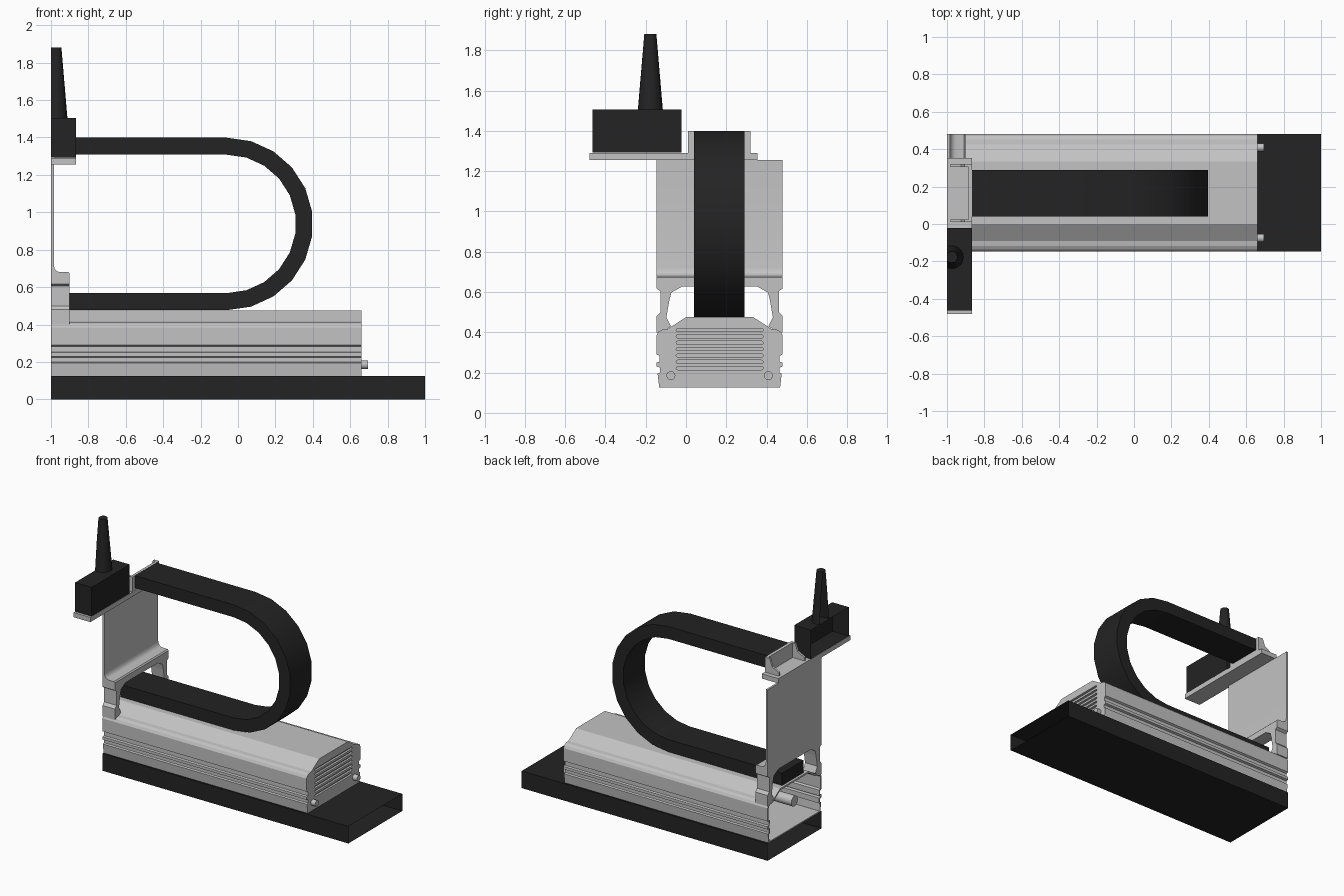
import bpy, bmesh, math
from mathutils import Vector, Matrix

if "Cube" in bpy.data.objects:
    bpy.data.objects.remove(bpy.data.objects["Cube"])

C, HW = 0.167, 0.313          # centre line and half width of the rail


def material(name, v):
    m = bpy.data.materials.new(name)
    m.diffuse_color = (v, v, v, 1)
    m.use_nodes = True
    m.node_tree.nodes["Principled BSDF"].inputs["Base Color"].default_value = m.diffuse_color
    return m


GREY = material("aluminium_grey", 0.54)
BLACK = material("matt_black", 0.017)


def finish(bm, name, mat, smooth=False):
    me = bpy.data.meshes.new(name)
    bm.to_mesh(me)
    bm.free()
    me.materials.append(mat)
    if smooth:
        me.shade_smooth()
        me.set_sharp_from_angle(angle=math.radians(32))
    ob = bpy.data.objects.new(name, me)
    bpy.context.collection.objects.link(ob)
    return ob


def add_prism(bm, pts, a, b, axis='x', open_ends=()):
    """Extrude a section along x (points are y,z) or y (points are x,z)."""
    def put(p, t):
        return (t, p[0], p[1]) if axis == 'x' else (p[0], t, p[1])
    lo = [bm.verts.new(put(p, a)) for p in pts]
    hi = [bm.verts.new(put(p, b)) for p in pts]
    n = len(pts)
    ends = [bm.faces.new(lo), bm.faces.new(hi)]
    sides = [bm.faces.new((lo[i], lo[(i + 1) % n], hi[(i + 1) % n], hi[i]))
             for i in range(n)]
    bmesh.ops.recalc_face_normals(bm, faces=ends + sides)
    for i in open_ends:
        bm.faces.remove(ends[i])


def prism(name, pts, a, b, mat, axis='x', open_ends=(), smooth=False):
    bm = bmesh.new()
    add_prism(bm, pts, a, b, axis, open_ends)
    return finish(bm, name, mat, smooth)


def box(name, x, y, z, mat, open_ends=()):
    pts = [(y[0], z[0]), (y[1], z[0]), (y[1], z[1]), (y[0], z[1])]
    return prism(name, pts, x[0], x[1], mat, open_ends=open_ends)


def mirrored(half):
    """Half section as (distance from centre, z), mirrored about the rail centre."""
    return [(C + d, z) for d, z in half] + [(C - d, z) for d, z in reversed(half)]


def rod(name, x0, x1, y, z, r, mat):
    bm = bmesh.new()
    rot = Matrix.Rotation(math.pi / 2, 4, 'Y')
    bmesh.ops.create_cone(bm, cap_ends=True, segments=20, radius1=r, radius2=r,
                          depth=x1 - x0,
                          matrix=Matrix.Translation(((x0 + x1) / 2, y, z)) @ rot)
    return finish(bm, name, mat, True)


# base slab, open at both ends
box("base_slab", (-1, 1), (C - HW, C + HW), (0, 0.126), BLACK, (0, 1))

# grooved hollow rail
rail_half = [(0.300, 0.125), (0.308, 0.195), (0.296, 0.20), (0.296, 0.225),
             (HW, 0.23), (HW, 0.25), (0.298, 0.254), (0.298, 0.283), (HW, 0.29),
             (HW, 0.385), (0.303, 0.403), (0.285, 0.413), (0.257, 0.417),
             (0.167, 0.475)]
rail = prism("rail_profile", mirrored(rail_half), -1, 0.63, GREY, open_ends=(0, 1))
wall = rail.modifiers.new("wall", 'SOLIDIFY')
wall.thickness, wall.offset = 0.012, -1

# end cap with vent slots
cap = prism("rail_end_cap", mirrored(rail_half), 0.63, 0.66, GREY)
bm = bmesh.new()
for i in range(7):
    z, h = 0.222 + i * 0.0315, 0.008
    slot = [(s * (0.208 + h * math.cos(t)), h * math.sin(t) * s)
            for s in (1, -1) for t in (-math.pi / 2, -math.pi / 4, 0,
                                       math.pi / 4, math.pi / 2)]
    add_prism(bm, [(C + y, z + dz) for y, dz in slot], 0.645, 0.70)
cutter = finish(bm, "vent_slot_cutter", GREY)
cutter.hide_render = True
cutter.hide_viewport = False
cutter.display_type = 'WIRE'
cut = cap.modifiers.new("slots", 'BOOLEAN')
cut.operation, cut.object, cut.solver = 'DIFFERENCE', cutter, 'EXACT'

# cap bolts and drive shaft
for side in (-1, 1):
    rod("cap_bolt", 0.65, 0.695, C + side * 0.242, 0.185, 0.022, GREY)
rod("drive_shaft", -1, -0.6, C, 0.32, 0.038, GREY)

# carriage arch that straddles the rail
arch_half = [(HW, 0.656), (HW, 0.617), (0.294, 0.605), (0.294, 0.50), (HW, 0.48),
             (HW, 0.40), (0.285, 0.40), (0.242, 0.43), (0.264, 0.475),
             (0.250, 0.557), (0.240, 0.597), (0.187, 0.627)]
prism("carriage_arch", mirrored(arch_half), -1, -0.9, GREY)

# thin upright plate with a filleted foot
plate = [(-1, 0.656), (-0.9, 0.656), (-0.9, 0.672), (-0.908, 0.68), (-0.952, 0.68),
         (-0.968, 0.685), (-0.980, 0.698), (-0.985, 0.72), (-0.985, 1.256), (-1, 1.256)]
prism("upright_plate", plate, C - HW, C + HW, GREY, 'y', smooth=True)

# shelf and the chain end bracket on it
box("shelf", (-1, -0.865), (-0.48, 0.354), (1.256, 1.291), GREY)
box("chain_bracket_wall", (-0.885, -0.866), (0.01, 0.32), (1.29, 1.40), GREY)
gusset = [(-0.98, 1.29), (-0.88, 1.29), (-0.88, 1.40), (-0.905, 1.40),
          (-0.925, 1.345), (-0.98, 1.315)]
for y in (0.01, 0.305):
    prism("chain_bracket_gusset", gusset, y, y + 0.015, GREY, 'y')

# cable chain loop
cx, cz = -0.06, 0.938
outer, inner = [], []
for i in range(12):
    a = -math.pi / 2 + math.pi * i / 11
    for ring, r in ((outer, 0.461), (inner, 0.370)):
        ring.append((cx + r * math.cos(a), cz + r * math.sin(a)))
loop = ([(-0.985, cz - 0.461)] + outer + [(-0.87, cz + 0.461), (-0.87, cz + 0.370)]
        + inner[::-1] + [(-0.985, cz - 0.370)])
prism("cable_chain", loop, 0.04, 0.29, BLACK, 'y', smooth=True)

# connector box, open at the cut side
box("connector_box", (-1, -0.866), (-0.463, -0.022), (1.292, 1.505), BLACK, (0,))

# tapered cable boot, cut off at the end plane
bm = bmesh.new()
bmesh.ops.create_cone(bm, cap_ends=True, segments=20, radius1=0.062, radius2=0.03,
                      depth=0.377,
                      matrix=Matrix.Translation((-0.974, -0.177, 1.6915)))
bmesh.ops.bisect_plane(bm, geom=bm.verts[:] + bm.edges[:] + bm.faces[:],
                       plane_co=Vector((-1, 0, 0)), plane_no=Vector((-1, 0, 0)),
                       clear_outer=True)
finish(bm, "cable_boot", BLACK, True)
